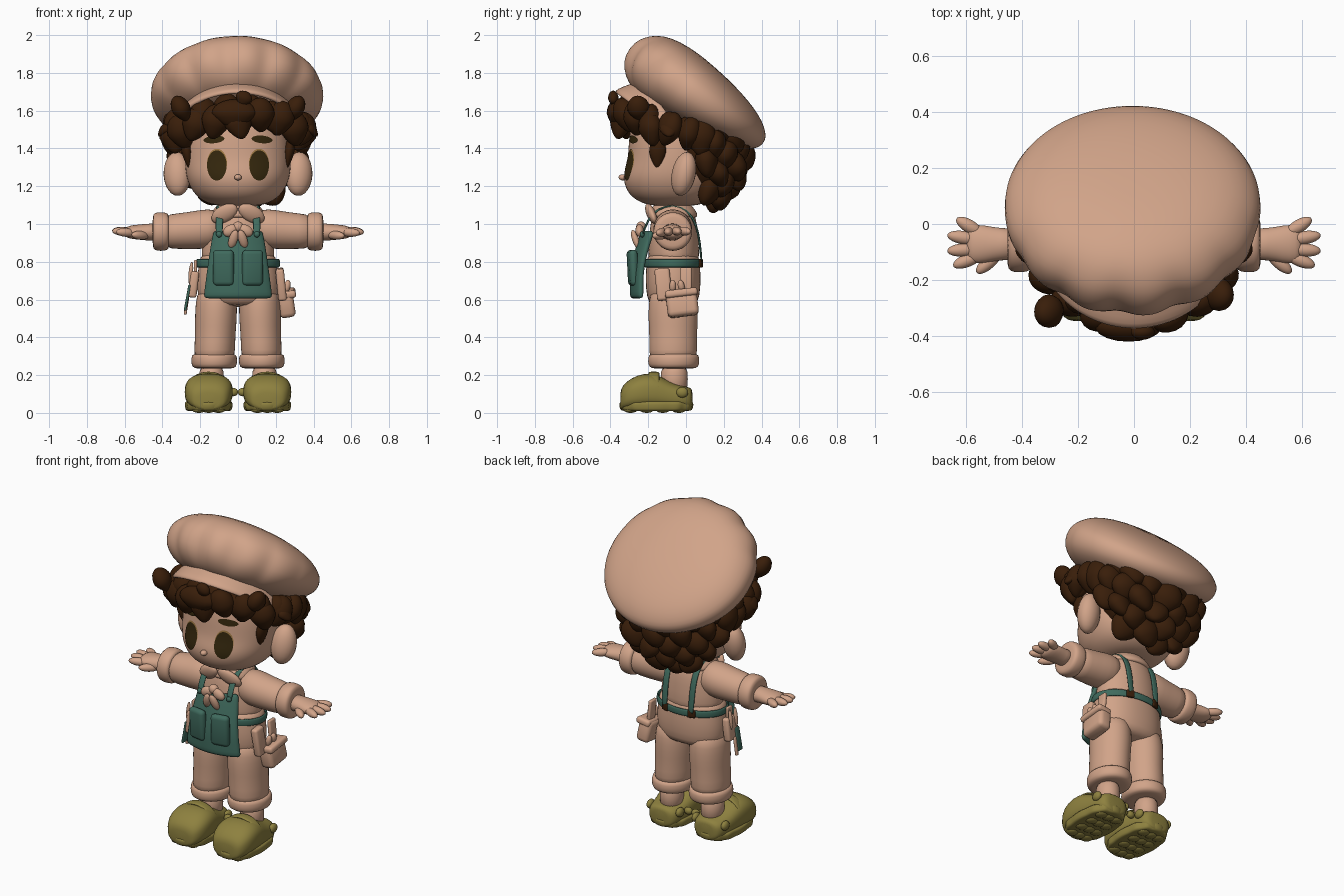
import bpy, bmesh, math, random
from mathutils import Vector, Matrix, Euler

random.seed(4)
if "Cube" in bpy.data.objects:
    bpy.data.objects.remove(bpy.data.objects["Cube"])


def material(name, rgb):
    m = bpy.data.materials.new(name)
    m.use_nodes = True
    m.diffuse_color = (*rgb, 1)
    m.node_tree.nodes["Principled BSDF"].inputs["Base Color"].default_value = (*rgb, 1)
    return m


PEACH = material("peach", (0.64, 0.37, 0.25))
TEAL = material("teal", (0.05, 0.145, 0.11))
OLIVE = material("olive", (0.27, 0.22, 0.05))
HAIR = material("dark brown", (0.041, 0.013, 0.003))
EYE = material("eye brown", (0.034, 0.02, 0.004))
GOLD = material("eyelid gold", (0.36, 0.2, 0.06))


def finish(name, bm, mat, subsurf=0, solid=0):
    bmesh.ops.recalc_face_normals(bm, faces=bm.faces)
    for f in bm.faces:
        f.smooth = True
    mesh = bpy.data.meshes.new(name)
    bm.to_mesh(mesh)
    bm.free()
    mesh.materials.append(mat)
    ob = bpy.data.objects.new(name, mesh)
    bpy.context.collection.objects.link(ob)
    if solid:
        mod = ob.modifiers.new("thickness", 'SOLIDIFY')
        mod.thickness, mod.offset = solid, 0
    if subsurf:
        mod = ob.modifiers.new("smooth", 'SUBSURF')
        mod.levels = mod.render_levels = subsurf
    return ob


def loft(name, mat, rings, axis='z', p=2, seg=28, sub=1, warp=None, place=None):
    """Skin superellipse rings (position, radius a, radius b, centre a, centre b)."""
    bm, loops = bmesh.new(), []
    for h, ra, rb, ca, cb in rings:
        loop = []
        for i in range(seg):
            t = math.tau * i / seg
            c, s = math.cos(t), math.sin(t)
            k = warp(t, h) if warp else 1
            a = ca + k * ra * math.copysign(abs(c) ** (2 / p), c)
            b = cb + k * rb * math.copysign(abs(s) ** (2 / p), s)
            loop.append(bm.verts.new({'z': (a, b, h), 'x': (h, a, b), 'y': (a, h, b)}[axis]))
        loops.append(loop)
    for l0, l1 in zip(loops, loops[1:]):
        for i in range(seg):
            j = (i + 1) % seg
            bm.faces.new((l0[i], l0[j], l1[j], l1[i]))
    bm.faces.new(loops[0])
    bm.faces.new(loops[-1])
    if place:
        for v in bm.verts:
            v.co = place(v.co)
    return finish(name, bm, mat, sub)


def blobs(name, mat, items, taper=0.0):
    """Ellipsoids (centre, radii, rotation) in one mesh, narrowed downwards by taper."""
    bm = bmesh.new()
    for loc, size, rot in items:
        vs = bmesh.ops.create_uvsphere(bm, u_segments=18, v_segments=12, radius=1)["verts"]
        m = Matrix.LocRotScale(Vector(loc), Euler(rot), Vector(size))
        for v in vs:
            k = 1 + taper * min(v.co.z, 0)
            v.co = m @ Vector((v.co.x * k, v.co.y * k, v.co.z))
    return finish(name, bm, mat)


def box(name, mat, loc, size, rot=(0, 0, 0), bevel=0.015):
    bm = bmesh.new()
    bmesh.ops.create_cube(bm, size=1)
    bm.transform(Matrix.Diagonal((*size, 1)))
    bmesh.ops.bevel(bm, geom=bm.edges[:], offset=bevel, segments=3, affect='EDGES', profile=0.5)
    bm.transform(Matrix.LocRotScale(Vector(loc), Euler(rot), None))
    return finish(name, bm, mat)


def sheet(name, mat, fn, nu, nv, solid, sub=1):
    """Grid surface from fn(u, v), u in -1..1 and v in 0..1."""
    bm = bmesh.new()
    g = [[bm.verts.new(fn(2 * i / nu - 1, j / nv)) for i in range(nu + 1)] for j in range(nv + 1)]
    for j in range(nv):
        for i in range(nu):
            bm.faces.new((g[j][i], g[j][i + 1], g[j + 1][i + 1], g[j + 1][i]))
    return finish(name, bm, mat, sub, solid)


# Head, nose and ears
head = loft("head", PEACH, [(z, a, b, 0, -.065) for z, a, b in (
    (1.095, .1, .1), (1.108, .16, .165), (1.145, .22, .228), (1.2, .257, .26), (1.26, .277, .268),
    (1.33, .281, .245), (1.4, .279, .24), (1.48, .27, .235), (1.6, .23, .21), (1.68, .12, .11))],
    p=2.15, seg=40, sub=2)
blobs("nose", PEACH, [((0, -.335, 1.247), (.02, .022, .016), (0, 0, 0))])
blobs("ears", PEACH, [((s * .322, -.012, 1.265), (.074, .062, .118), (-.18, s * .12, s * .35)) for s in (-1, 1)])


# Eyes and brows as thin plates hugging the face
def face_plate(name, mat, x, z, rx, rz, tilt, lift):
    bm = bmesh.new()
    bmesh.ops.create_grid(bm, x_segments=16, y_segments=16, size=1)
    for v in bm.verts:
        a, b = v.co.x, v.co.y
        v.co = (rx * a * math.sqrt(1 - b * b / 2), 0, rz * b * math.sqrt(1 - a * a / 2))
    bm.transform(Matrix.Translation((x, -.6, z)) @ Matrix.Rotation(tilt, 4, 'Y'))
    ob = finish(name, bm, mat)
    w = ob.modifiers.new("hug", 'SHRINKWRAP')
    w.target, w.wrap_method, w.wrap_mode = head, 'PROJECT', 'ABOVE_SURFACE'
    w.use_project_y, w.use_negative_direction, w.offset = True, False, lift


for s, side in ((1, "left"), (-1, "right")):
    face_plate(side + "_eyelid", GOLD, s * .11, 1.322, .052, .076, 0, .003)
    face_plate(side + "_eye", EYE, s * .11, 1.31, .051, .079, 0, .006)
    face_plate(side + "_brow", EYE, s * .125, 1.447, .054, .02, s * .1, .006)

# Hair: scalp mass plus curls at the back, fringe tiers and sideburns
c, r = Vector((0, .1, 1.43)), Vector((.31, .205, .31))
blobs("scalp_hair", HAIR, [(c, r, (0, 0, 0))])
wob = lambda k=.35: [random.uniform(-k, k) for _ in range(3)]
curls = []
for i in range(84):
    z = 1 - 2 * (i + .5) / 84
    a, q = i * 2.39996, math.sqrt(1 - z * z)
    d = Vector((q * math.cos(a), q * math.sin(a), z))
    if d.y > 0 and d.z < .5:
        k = random.uniform(.9, 1.15)
        curls.append((c + d * r, (.08 * k, .056 * k, .08 * k), wob(.5)))
blobs("back_curls", HAIR, curls, .25)
fringe = []
for n, rx, ry, z0, drop, size in ((11, .345, .305, 1.54, .07, .07), (10, .33, .275, 1.6, .1, .066)):
    for i in range(n):
        t = 2 * i / (n - 1) - 1
        a = t * 1.75
        lift = .035 if 0 < t < .5 and n == 11 else 0
        pos = (rx * math.sin(a), -.035 - ry * math.cos(a), z0 + lift - drop * abs(t) + random.uniform(-.02, .02))
        fringe.append((pos, (size * 1.1, size * .9, size * 1.35), wob(.35)))
for s in (-1, 1):
    fringe += [((s * .27, -.15, 1.38), (.028, .045, .085), (0, s * .15, 0)),
               ((s * .34, .08, 1.46), (.06, .08, .1), (0, 0, 0)),
               ((s * .3, -.28 + .03 * s, 1.61), (.05, .06, .075), (.2, s * .5, 0)),
               ((s * .385, -.09, 1.5), (.03, .05, .05), (0, s * -.8, 0))]
fringe += [((.03, -.385, 1.665), (.045, .028, .04), (0, .4, 0)), ((-.02, -.365, 1.585), (.12, .055, .075), (0, 0, 0))]
blobs("fringe_curls", HAIR, fringe, .35)

# Soft cap, gathered at the front, thinner towards the back and tilted backwards
tilt = Matrix.Translation((-.005, .05, 1.7)) @ Matrix.Rotation(math.radians(-36), 4, 'X')


def pleat(t, h):
    front = max(0, -math.sin(t)) ** 1.2
    depth = max(0, 1 - abs(h + .06) / .17)
    return 1 + front * depth * (.09 * abs(math.cos(6.5 * t)) - .06)


loft("cap_crown", PEACH, [(n, .457 * k, .43 * k, 0, .02) for n, k in (
    (-.175, .3), (-.172, .55), (-.145, .78), (-.1, .92), (-.05, 1), (.02, 1.005), (.06, .945),
    (.1, .85), (.135, .68), (.158, .42), (.166, .15))], seg=80, warp=pleat,
    place=lambda p: tilt @ Vector((p.x, p.y, p.z * (1 - .6 * p.y))))


def brim(u, v):
    a = u * 1.4
    k = math.cos(a)
    reach = -.06 + .18 * v * k ** .5
    return ((.335 + reach * .2) * math.sin(a), -(.255 + reach) * k ** .7,
            1.515 + .235 * k ** 1.25 - .035 * v * v * k - .02 * v)


sheet("cap_brim", PEACH, brim, 24, 4, .026)

# Shirt body, collar and knotted scarf
loft("shirt", PEACH, [(z, a, b, 0, -.065) for z, a, b in (
    (.75, .195, .135), (.85, .195, .136), (.95, .185, .13), (1.03, .16, .12),
    (1.08, .115, .095), (1.13, .07, .07))])
loft("collar", PEACH, [(z, k, k * .9, 0, -.07) for z, k in (
    (1.04, .1), (1.03, .142), (1.05, .15), (1.085, .125), (1.112, .095), (1.115, .06))])
blobs("collar_points", PEACH, [((s * .072, -.185, 1.055), (.078, .024, .045), (.35, s * .5, s * .3)) for s in (-1, 1)])
blobs("scarf", PEACH, [((0, -.238, .985), (.03, .026, .028), (0, 0, 0))] + [
    it for s in (-1, 1) for it in (((s * .04, -.246, .965), (.042, .022, .03), (0, s * .5, 0)),
                                   ((s * .025, -.268, .92), (.024, .018, .052), (.3, s * -.3, 0)))])

# Sleeves, cuffs and hands
for s, side in ((1, "left"), (-1, "right")):
    loft(side + "_sleeve", PEACH, [(s * x, k, k, -.07, z) for x, k, z in (
        (.08, .09, .98), (.16, .107, .975), (.24, .1, .967), (.32, .094, .962), (.4, .09, .96))], 'x')
    loft(side + "_sleeve_cuff", PEACH, [(s * x, k, k, -.07, .96) for x, k in (
        (.365, .075), (.368, .096), (.39, .103), (.43, .103), (.45, .094), (.452, .06))], 'x')
    loft(side + "_wrist", PEACH, [(s * x, a, b, -.072, .957) for x, a, b in (
        (.42, .06, .05), (.48, .056, .044), (.53, .068, .04), (.58, .07, .034), (.6, .05, .02))], 'x')
    hand = []
    fingers = (((.56, -.025), (.615, .008), .962), ((.57, -.055), (.645, -.043), .962),
               ((.57, -.09), (.645, -.095), .96), ((.56, -.115), (.625, -.142), .955),
               ((.49, -.11), (.545, -.16), .94))
    for p0, p1, z in fingers:
        dx, dy = p1[0] - p0[0], p1[1] - p0[1]
        half = math.hypot(dx, dy) / 2 + .022
        hand.append(((s * (p0[0] + p1[0]) / 2, (p0[1] + p1[1]) / 2, z), (half, .024, .023),
                     (0, s * .06, math.atan2(dy, s * dx))))
    blobs(side + "_fingers", PEACH, hand)

# Trousers with turned-up hems
loft("trouser_hips", PEACH, [(z, a, b, 0, -.068) for z, a, b in (
    (.56, .19, .12), (.61, .214, .14), (.7, .22, .148), (.77, .21, .143), (.83, .203, .14), (.845, .17, .11))], p=2.2)
for s, side in ((1, "left"), (-1, "right")):
    loft(side + "_trouser_leg", PEACH, [(z, k, k * 1.18, s * x, -.068) for z, k, x in (
        (.26, .104, .126), (.33, .109, .124), (.42, .107, .12), (.5, .112, .117), (.58, .11, .115), (.67, .1, .112))])
    loft(side + "_trouser_hem", PEACH, [(z, k, k * 1.12, s * .126, -.065) for z, k in (
        (.234, .07), (.236, .11), (.255, .122), (.295, .122), (.312, .114), (.314, .08))])
    loft(side + "_ankle", PEACH, [(z, .066, .072, s * .14, -.062) for z in (.1, .18, .26)])

    # Clogs: upper, scalloped sole with treads, strap and side button
    loft(side + "_shoe_upper", OLIVE, [(y, w, (h - .015) / 2, s * .155, (h + .015) / 2) for y, w, h in (
        (-.348, .065, .11), (-.338, .095, .145), (-.29, .124, .186), (-.22, .13, .212), (-.15, .123, .206),
        (-.09, .113, .165), (-.02, .104, .142), (.025, .085, .135), (.035, .055, .12))], 'y', p=2.6)
    loft(side + "_shoe_sole", OLIVE, [(z, .124 * k, .193 * k, s * .155, -.157) for z, k in (
        (.01, .88), (.012, .96), (.03, 1), (.055, 1.005), (.065, .96))], p=2.6, seg=64,
        warp=lambda t, h: 1 + .018 * math.cos(12 * t))
    blobs(side + "_shoe_treads", OLIVE, [((s * (.155 + .052 * i), -.157 + .085 * j, .016), (.036, .036, .016), (0, 0, 0))
                                         for i in (-1, 0, 1) for j in (-1.6, -.6, .4, 1.4)])
    sheet(side + "_shoe_strap", OLIVE, lambda u, v: (
        s * .155 + .122 * math.sin(u * 1.3), -.2 + .06 * v, .075 + .137 * math.cos(u * 1.3) ** .75), 12, 2, .014)
    blobs(side + "_shoe_buttons", OLIVE, [((s * (.155 + k * .1), -.02, .108), (.02, .032, .028), (0, 0, 0)) for k in (-1, 1)])
    blobs(side + "_inner_buckle", OLIVE, [((s * .025, -.06, .11), (.026, .02, .022), (0, 0, 0))])

# Apron, pockets and shoulder straps
sheet("apron", TEAL, lambda u, v: (
    u * (.126 + .058 * v ** .8), -.222 - .06 * math.sin(min(1, v * 1.3) * 1.57) + .05 * u * u,
    .965 - .36 * v), 10, 10, .03)
for s, side in ((1, "left"), (-1, "right")):
    box(side + "_apron_pocket", TEAL, (s * .077, -.282, .768), (.112, .046, .19), (.05, 0, s * .18), .022)
    path = [(-.235, .93), (-.205, 1.02), (-.15, 1.085), (-.065, 1.1), (.01, 1.075), (.055, 1.0), (.074, .9), (.083, .79)]
    sheet(side + "_shoulder_strap", TEAL, lambda u, v: (
        s * (.1 - .01 * v) + .02 * u, *path[round(v * 7)]), 2, 7, .012)
    blobs(side + "_strap_button", TEAL, [((s * .1, -.232, .945), (.016, .012, .016), (0, 0, 0))])
    box(side + "_strap_buckle", HAIR, (s * .09, .075, .792), (.046, .02, .044), (0, 0, s * -.3), .006)

# Belt
sheet("belt", TEAL, lambda u, v: (
    .217 * math.sin(u * math.pi), -.067 + .152 * math.cos(u * math.pi), .77 + .045 * v), 40, 2, .012)

# Tool pouches hanging on the belt
box("left_pouch", PEACH, (.255, -.02, .578), (.085, .165, .135), (.12, -.15, 0), .025)
box("left_pouch_flap", PEACH, (.26, -.025, .632), (.092, .172, .04), (.12, -.15, 0), .015)
box("left_holder", PEACH, (.228, -.12, .68), (.045, .08, .17), (.1, -.1, 0), .014)
box("left_pouch_hanger", PEACH, (.235, .0, .7), (.022, .06, .14), (0, -.1, 0), .008)
blobs("left_pouch_tools", PEACH, [((.26, -.07 + .045 * i, .67), (.018, .018, .035), (.2 * i, .2, 0)) for i in (0, 1)])
box("right_holder", PEACH, (-.235, -.1, .68), (.045, .1, .14), (0, .12, 0), .014)
box("right_holder_hanger", PEACH, (-.225, -.1, .77), (.016, .05, .08), (0, 0, 0), .006)
blobs("right_holder_tools", PEACH, [((-.25, -.13 + .05 * i, .74), (.012, .012, .06), (0, .1, 0)) for i in (0, 1)])
box("right_hanging_tool", TEAL, (-.268, -.13, .61), (.014, .04, .14), (0, .18, 0), .006)
box("right_tool_tip", PEACH, (-.272, -.1, .575), (.016, .02, .11), (0, .15, 0), .006)
